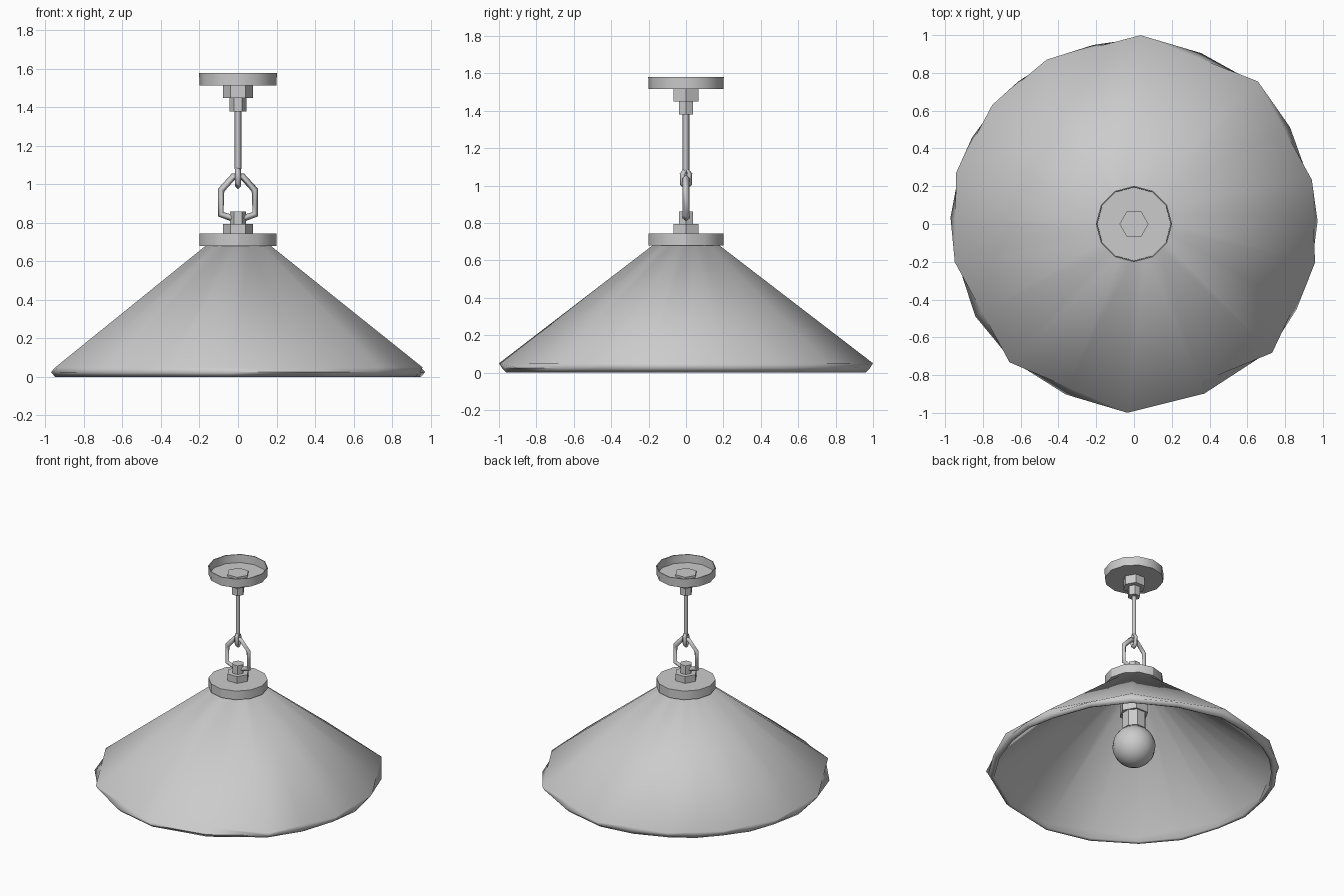
import bpy, bmesh
from math import cos, sin, pi, radians

if "Cube" in bpy.data.objects:
    bpy.data.objects.remove(bpy.data.objects["Cube"])


def finish(name, bm, angle=30):
    """Turn a bmesh into a named object with sharp edges kept."""
    bmesh.ops.recalc_face_normals(bm, faces=bm.faces)
    mesh = bpy.data.meshes.new(name)
    bm.to_mesh(mesh)
    bm.free()
    ob = bpy.data.objects.new(name, mesh)
    bpy.context.collection.objects.link(ob)
    bpy.ops.object.select_all(action='DESELECT')
    ob.select_set(True)
    bpy.context.view_layer.objects.active = ob
    bpy.ops.object.shade_smooth_by_angle(angle=radians(angle))
    return ob


def skin(name, rings, closed=False, angle=30):
    """Join rings of points with quads; a ring of one point is a pole."""
    bm = bmesh.new()
    n = max(len(r) for r in rings)
    vs = []
    for ring in rings:
        row = [bm.verts.new(co) for co in ring]
        vs.append(row * n if len(row) == 1 else row)
    pairs = list(zip(vs, vs[1:])) + ([(vs[-1], vs[0])] if closed else [])
    for lo, hi in pairs:
        for i in range(n):
            j = (i + 1) % n
            bm.faces.new(list(dict.fromkeys((lo[i], lo[j], hi[j], hi[i]))))
    return finish(name, bm, angle)


def circle(r, z, sides, start=0.0):
    if r == 0:
        return [(0, 0, z)]
    angs = [start + 2 * pi * i / sides for i in range(sides)]
    return [(r * cos(a), r * sin(a), z) for a in angs]


def lathe(name, profile, sides, start=0.0):
    return skin(name, [circle(r, z, sides, start) for r, z in profile])


def prism(name, r, z0, z1, sides=6, start=0.0):
    return lathe(name, [(0, z0), (r, z0), (r, z1), (0, z1)], sides, start)


def bar(name, points, radius, cyclic=False):
    """Four-sided metal bar along a path."""
    cu = bpy.data.curves.new(name, 'CURVE')
    cu.dimensions = '3D'
    cu.bevel_depth = radius
    cu.bevel_resolution = 0
    cu.use_fill_caps = True
    sp = cu.splines.new('POLY')
    sp.points.add(len(points) - 1)
    for p, co in zip(sp.points, points):
        p.co = (*co, 1)
    sp.use_cyclic_u = cyclic
    ob = bpy.data.objects.new(name, cu)
    bpy.context.collection.objects.link(ob)
    bpy.ops.object.select_all(action='DESELECT')
    ob.select_set(True)
    bpy.context.view_layer.objects.active = ob
    bpy.ops.object.convert(target='MESH')
    bpy.context.object.name = name


# Conical shade: ten uneven facets, each with a lip that bulges past its chord
ridges = [(88, 1.0), (49, 1.0), (14, 0.97), (-12, 0.98), (-43, 1.0),
          (-92, 1.0), (-132, 0.985), (-168, 0.97), (-196, 0.98), (-220, 0.98),
          (-242, 0.985)]
count = len(ridges)


def shade_ring(k, z, bulge=None):
    pts = [(k * r * cos(radians(a)), k * r * sin(radians(a)), z)
           for a, r in ridges]
    out = []
    for i, p in enumerate(pts):
        q = pts[(i + 1) % count]
        mx, my = (p[0] + q[0]) / 2, (p[1] + q[1]) / 2
        s = bulge / (mx * mx + my * my) ** 0.5 if bulge else 1
        out += [p, (mx * s, my * s, z)]
    return out


skin("shade", [shade_ring(0.175, 0.683), shade_ring(1.0, 0.05),
               shade_ring(0.985, 0.025, 0.972), shade_ring(0.96, 0.0, 0.95),
               shade_ring(0.945, 0.008, 0.93), shade_ring(0.96, 0.05),
               shade_ring(0.155, 0.675)], closed=True, angle=75)

# Shade cap and upper fitting
prism("shade_cap", 0.2, 0.68, 0.745, 12)
prism("shade_nut", 0.077, 0.745, 0.795)
prism("shade_stem", 0.042, 0.795, 0.86)

# Bulb socket under the shade
prism("socket_collar", 0.1, 0.46, 0.68)
prism("socket", 0.082, 0.34, 0.47, 8, pi / 8)

# Round bulb with a short neck
arc = [(0.146 * sin(t * pi / 12), 0.213 - 0.146 * cos(t * pi / 12))
       for t in range(1, 11)]
lathe("bulb", [(0, 0.067)] + arc + [(0.07, 0.4), (0, 0.4)], 16)

# Hanging link, in the front plane
half = [(0.03, 0.825), (0.09, 0.845), (0.088, 0.97), (0.025, 1.04)]
loop = [(x, 0, z) for x, z in half] + [(-x, 0, z) for x, z in reversed(half)]
bar("hanging_link", loop, 0.018, True)

# Rod with an eye at its lower end, turned a quarter
bar("rod", [(0, 0, 1.4), (0, 0, 1.08)], 0.018)
eye = [(0, 0, 1.09), (0, 0.018, 1.06), (0, 0.016, 1.01), (0, 0, 0.99),
       (0, -0.016, 1.01), (0, -0.018, 1.06)]
bar("rod_eye", eye, 0.016, True)

# Ceiling fitting: stem, nut and open cup
prism("ceiling_stem", 0.043, 1.38, 1.45)
prism("ceiling_nut", 0.077, 1.45, 1.535)
lathe("ceiling_cup", [(0, 1.515), (0.2, 1.515), (0.202, 1.58),
                      (0.196, 1.58), (0.194, 1.52), (0, 1.52)], 12)
